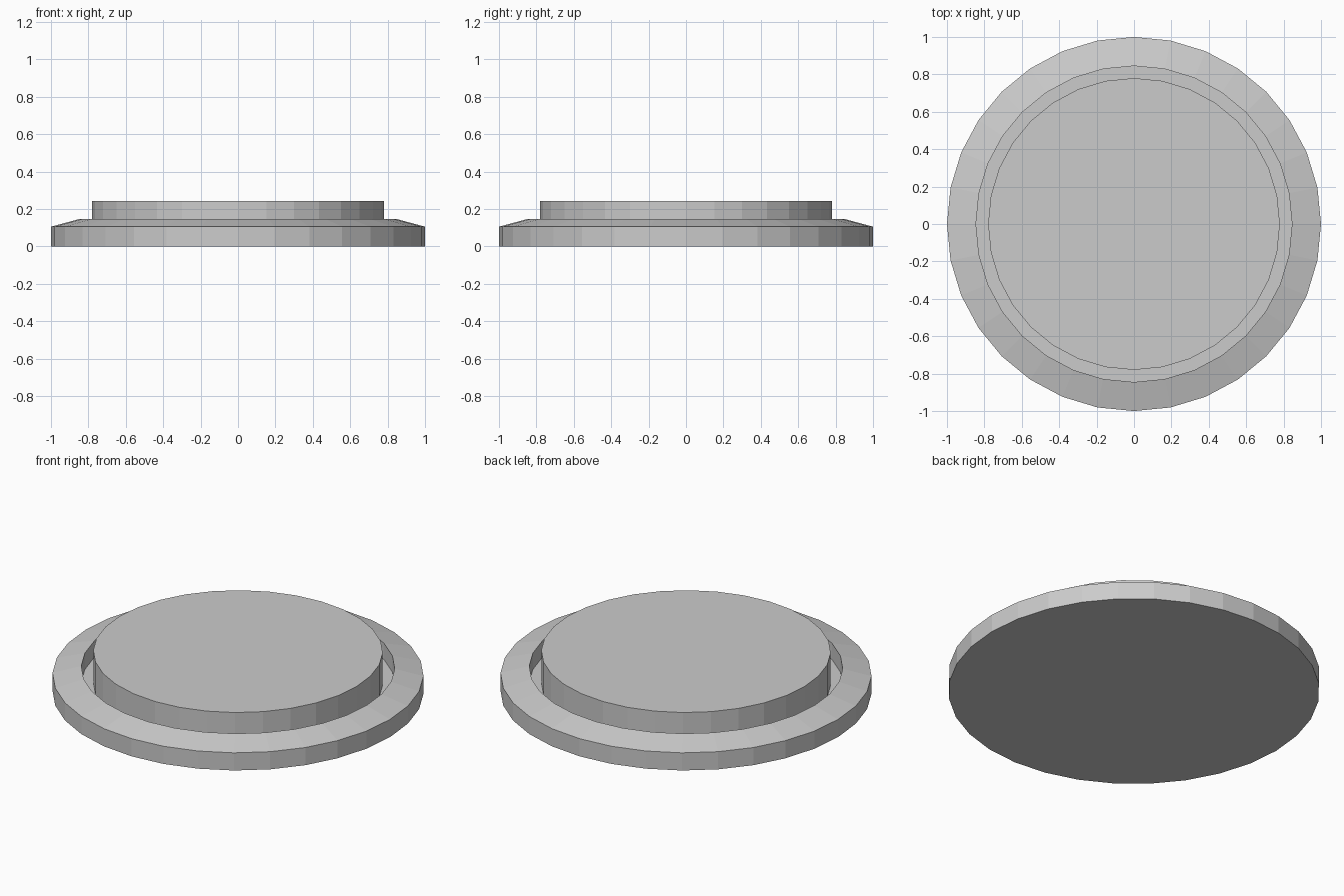
import bpy, bmesh, math

if "Cube" in bpy.data.objects:
    bpy.data.objects.remove(bpy.data.objects["Cube"])

SIDES = 32


def lathe(name, profile):
    """Revolve an (r, z) profile around z, capping both ends with flat n-gons."""
    bm = bmesh.new()
    rings = []
    for r, z in profile:
        rings.append([bm.verts.new((r * math.cos(math.tau * i / SIDES),
                                    r * math.sin(math.tau * i / SIDES), z))
                      for i in range(SIDES)])
    for a, b in zip(rings, rings[1:]):
        for i in range(SIDES):
            j = (i + 1) % SIDES
            bm.faces.new((a[i], a[j], b[j], b[i]))
    bm.faces.new(rings[0][::-1])
    bm.faces.new(rings[-1])
    bmesh.ops.recalc_face_normals(bm, faces=bm.faces)
    mesh = bpy.data.meshes.new(name)
    bm.to_mesh(mesh)
    bm.free()
    obj = bpy.data.objects.new(name, mesh)
    bpy.context.collection.objects.link(obj)
    return obj


# Bevelled housing, groove around the cap, and raised push cap in one profile
lathe("push_button", [
    (1.0, 0.0),
    (1.0, 0.105),
    (0.845, 0.147),
    (0.845, 0.05),
    (0.78, 0.05),
    (0.78, 0.242),
])
